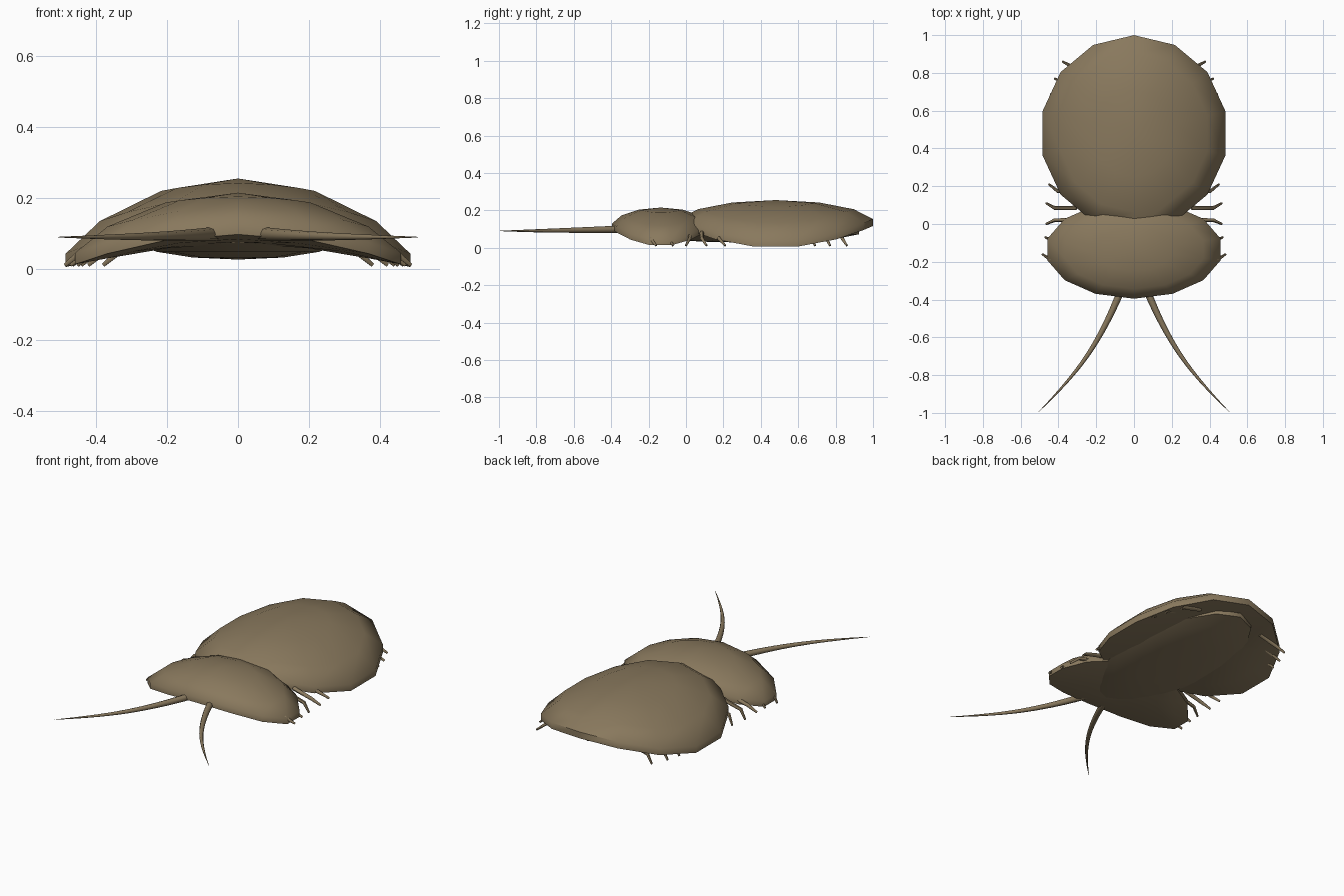
import bpy, bmesh
from math import sin, cos, pi, radians

default = bpy.data.objects.get("Cube")
if default:
    bpy.data.objects.remove(default, do_unlink=True)

brown = bpy.data.materials.new("dull brown")
brown.use_nodes = True
COLOUR = (0.25, 0.19, 0.11, 1)
brown.diffuse_color = COLOUR
shader = brown.node_tree.nodes["Principled BSDF"]
shader.inputs["Base Color"].default_value = COLOUR
shader.inputs["Roughness"].default_value = 0.8

SIDES, RINGS = 14, 7


def smooth(obj):
    bpy.ops.object.select_all(action='DESELECT')
    obj.select_set(True)
    bpy.context.view_layer.objects.active = obj
    bpy.ops.object.shade_smooth_by_angle(angle=radians(60))


def finish(name, bm):
    bmesh.ops.recalc_face_normals(bm, faces=bm.faces)
    mesh = bpy.data.meshes.new(name)
    bm.to_mesh(mesh)
    bm.free()
    mesh.materials.append(brown)
    obj = bpy.data.objects.new(name, mesh)
    bpy.context.collection.objects.link(obj)
    smooth(obj)
    return obj


def shell(name, y, z, radius, under, droop):
    """Low-poly ellipsoid with a shallow underside, drooping at its sides."""
    rx, ry, rz = radius
    bm = bmesh.new()

    def vert(polar, turn):
        px, py, pz = rx * sin(polar) * sin(turn), ry * sin(polar) * cos(turn), rz * cos(polar)
        if pz < 0:
            pz *= under
        return bm.verts.new((px, y + py, z + pz - droop * px * px))

    top, bottom = vert(0, 0), vert(pi, 0)
    rings = [[vert(pi * r / RINGS, 2 * pi * s / SIDES) for s in range(SIDES)]
             for r in range(1, RINGS)]
    for s in range(SIDES):
        n = (s + 1) % SIDES
        bm.faces.new((top, rings[0][s], rings[0][n]))
        bm.faces.new((bottom, rings[-1][n], rings[-1][s]))
        for a, b in zip(rings, rings[1:]):
            bm.faces.new((a[s], b[s], b[n], a[n]))
    return finish(name, bm)


def tube(name, points, radii, sides=6, spline='POLY'):
    """Tapered tube along a path, turned into a mesh."""
    curve = bpy.data.curves.new(name, 'CURVE')
    curve.dimensions = '3D'
    curve.bevel_depth = 1
    curve.bevel_resolution = (sides - 4) // 2
    curve.resolution_u = 4
    curve.use_fill_caps = True
    line = curve.splines.new(spline)
    line.points.add(len(points) - 1)
    for p, co, r in zip(line.points, points, radii):
        p.co = (*co, 1)
        p.radius = r
    if spline == 'NURBS':
        line.order_u = 4
        line.use_endpoint_u = True
    curve.materials.append(brown)
    temp = bpy.data.objects.new(name, curve)
    bpy.context.collection.objects.link(temp)
    mesh = bpy.data.meshes.new_from_object(
        temp.evaluated_get(bpy.context.evaluated_depsgraph_get()))
    bpy.data.objects.remove(temp, do_unlink=True)
    obj = bpy.data.objects.new(name, mesh)
    bpy.context.collection.objects.link(obj)
    smooth(obj)
    return obj


# Body shells and the belly beneath them
shell("abdomen_shell", 0.48, 0.125, (0.51, 0.533, 0.13), 0.3, 0.47)
shell("head_shell", -0.135, 0.105, (0.482, 0.267, 0.11), 0.3, 0.4)
shell("belly", 0.34, 0.085, (0.3, 0.6, 0.058), 1, 0)

# Legs: foot x, foot y, and sweep from knee to foot
FEET = [(0.485, -0.16, 0.03), (0.47, -0.07, 0.02), (0.465, 0.0, -0.02), (0.465, 0.11, 0.025),
        (0.45, 0.21, 0.035), (0.44, 0.69, 0.02), (0.42, 0.77, 0.02), (0.378, 0.86, 0.025)]

for side, s in (("left", 1), ("right", -1)):
    for i, (x, y, sweep) in enumerate(FEET):
        knee = (s * (x - 0.045), y - sweep, 0.05)
        hip = (s * (x - 0.16), y - sweep, 0.08)
        tube(f"{side}_leg_{i + 1}", [hip, knee, (s * x, y, 0.012)], [0.012, 0.01, 0.006])

    # Long curved feelers
    path = [(0.06, -0.33, 0.1), (0.1, -0.43, 0.097), (0.19, -0.63, 0.093),
            (0.34, -0.83, 0.09), (0.505, -0.995, 0.09)]
    tube(f"{side}_feeler", [(s * x, y, z) for x, y, z in path],
         [0.02, 0.018, 0.013, 0.008, 0.001], 8, 'NURBS')
